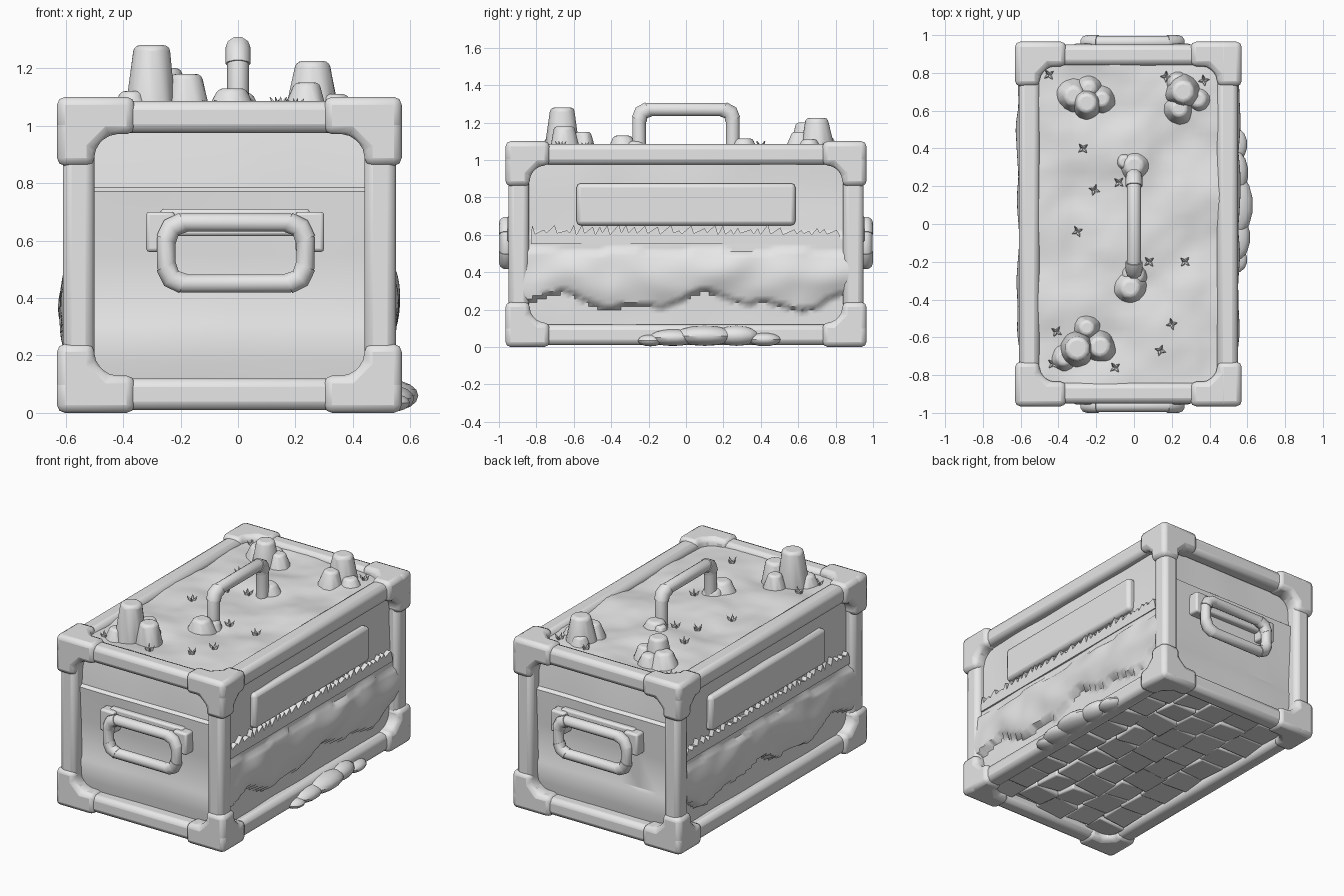
import bpy, bmesh, math, random
from mathutils import Vector, Matrix, noise

if "Cube" in bpy.data.objects:
    bpy.data.objects.remove(bpy.data.objects["Cube"])

random.seed(4)
CX = -0.03                      # body centre on x
HX, HY, ZB, ZT = 0.58, 0.95, 0.01, 1.085
W = 0.11                        # frame bar width
grey = bpy.data.materials.new("plain_grey")
grey.diffuse_color = (0.8, 0.8, 0.8, 1)
grey.use_nodes = True
grey.node_tree.nodes["Principled BSDF"].inputs["Base Color"].default_value = grey.diffuse_color


def finish(ob, angle=40):
    ob.data.materials.clear()
    ob.data.materials.append(grey)
    bpy.ops.object.select_all(action='DESELECT')
    ob.select_set(True)
    bpy.context.view_layer.objects.active = ob
    bpy.ops.object.shade_smooth_by_angle(angle=math.radians(angle))
    return ob


def add(name, bm, bevel=0, segs=2, angle=40):
    bmesh.ops.recalc_face_normals(bm, faces=bm.faces)
    me = bpy.data.meshes.new(name)
    bm.to_mesh(me)
    bm.free()
    ob = bpy.data.objects.new(name, me)
    bpy.context.collection.objects.link(ob)
    if bevel:
        m = ob.modifiers.new("bevel", 'BEVEL')
        m.width, m.segments = bevel, segs
    return finish(ob, angle)


def box(bm, lo, hi, rot=None):
    lo, hi = Vector(lo), Vector(hi)
    m = Matrix.Translation((lo + hi) / 2) @ (rot or Matrix()) @ Matrix.Diagonal((*(hi - lo), 1))
    bmesh.ops.create_cube(bm, size=1, matrix=m)


def prism(bm, pts, frame):
    """Extrude a closed outline; frame maps (u, v, end 0/1) to a position."""
    a, b = [[bm.verts.new(frame(u, v, e)) for u, v in pts] for e in (0, 1)]
    bm.faces.new(a)
    bm.faces.new(b[::-1])
    for i in range(len(pts)):
        j = (i + 1) % len(pts)
        bm.faces.new((a[i], a[j], b[j], b[i]))


def sheet(name, nu, nv, fn, angle=40):
    """Grid surface from fn(u, v) with u, v in 0..1."""
    bm = bmesh.new()
    g = [[bm.verts.new(fn(i / nu, j / nv)) for j in range(nv + 1)] for i in range(nu + 1)]
    for i in range(nu):
        for j in range(nv):
            bm.faces.new((g[i][j], g[i + 1][j], g[i + 1][j + 1], g[i][j + 1]))
    ob = add(name, bm, angle=angle)
    return ob


def tube(name, pts, r, cyclic=False):
    cu = bpy.data.curves.new(name, 'CURVE')
    cu.dimensions = '3D'
    cu.bevel_depth, cu.bevel_resolution, cu.use_fill_caps = r, 3, True
    sp = cu.splines.new('POLY')
    sp.points.add(len(pts) - 1)
    for p, c in zip(sp.points, pts):
        p.co = (*c, 1)
    sp.use_cyclic_u = cyclic
    ob = bpy.data.objects.new(name, cu)
    bpy.context.collection.objects.link(ob)
    bpy.ops.object.select_all(action='DESELECT')
    ob.select_set(True)
    bpy.context.view_layer.objects.active = ob
    bpy.ops.object.convert(target='MESH')
    return finish(bpy.context.object)


# frame bars along the twelve edges
bm = bmesh.new()
for s in (-1, 1):
    for t in (-1, 1):
        x = sorted((CX + s * HX, CX + s * (HX - W)))
        y = sorted((t * HY, t * (HY - W)))
        box(bm, (x[0], y[0], ZB), (x[1], y[1], ZT))
    y = sorted((s * HY, s * (HY - W)))
    x = sorted((CX + s * HX, CX + s * (HX - W)))
    for z in (ZB, ZT - W):
        box(bm, (CX - HX, y[0], z), (CX + HX, y[1], z + W))
        box(bm, (x[0], -HY, z), (x[1], HY, z + W))
add("frame_bars", bm, 0.03)

# corner caps: three L plates with filleted inner corner
def ell(a, b, w=0.13, f=0.05):
    return [(0, 0), (a, 0), (a, w), (w + f, w), (w, w + f), (w, b), (0, b)]

LX, LY, LZ, T = 0.27, 0.235, 0.24, 0.125
for s in (-1, 1):
    for t in (-1, 1):
        for k in (-1, 1):
            o = Vector((CX + s * 0.6, t * 0.965, 1.1 if k > 0 else 0))
            P = lambda x, y, z: o + Vector((-s * x, -t * y, -k * z))
            bm = bmesh.new()
            prism(bm, ell(LX, LY), lambda u, v, e: P(u, v, e * T))
            prism(bm, ell(LX, LZ), lambda u, v, e: P(u, e * T, v))
            prism(bm, ell(LY, LZ), lambda u, v, e: P(e * T, u, v))
            add("corner_cap", bm, 0.028)

# end panels with a shallow raised middle
prof = [(0.08, 0.865), (0.18, 0.88), (0.3, 0.885), (0.32, 0.875), (0.55, 0.885),
        (0.77, 0.895), (0.785, 0.875), (0.9, 0.865), (1.02, 0.85)]
for t in (-1, 1):
    def end(u, v):
        z, y = prof[round(v * (len(prof) - 1))]
        x = CX - 0.5 + u
        return (x, t * (y + 0.008 * noise.noise((x * 3, t, z * 3))), z)
    sheet("end_panel", 8, len(prof) - 1, end, 30)

    # hanging end handle: loop, elbows and mounting brackets
    def loop(x0, x1, z0, z1, c):
        return [(x0, z0 + c), (x0 + c * .3, z0 + c * .3), (x0 + c, z0), (x1 - c, z0),
                (x1 - c * .3, z0 + c * .3), (x1, z0 + c), (x1, z1 - c),
                (x1 - c * .3, z1 - c * .3), (x1 - c, z1), (x0 + c, z1),
                (x0 + c * .3, z1 - c * .3), (x0, z1 - c)]
    pts = [(x, t * 0.962, z) for x, z in loop(-0.25, 0.235, 0.45, 0.663, 0.06)]
    tube("end_handle", pts, 0.034, True)
    for i in (0, 3 + 1, 6, 9):
        q = [pts[j % 12] for j in ({0: (0, 1, 2), 4: (3, 4, 5), 6: (6, 7, 8), 9: (9, 10, 11)}[i])]
        tube("end_handle_elbow", q, 0.038)
    bm = bmesh.new()
    for x in (-0.27, 0.25):
        y = sorted((t * 0.86, t * 0.955))
        box(bm, (x - 0.05, y[0], 0.56), (x + 0.05, y[1], 0.70))
    y = sorted((t * 0.86, t * 0.925))
    box(bm, (-0.27, y[0], 0.615), (0.25, y[1], 0.71))
    add("handle_bracket", bm, 0.012)

# long side panels: lumpy soil band below, plain board above
for s in (-1, 1):
    def side(u, v):
        y, z = -0.87 + 1.74 * u, 0.08 + 0.94 * v
        low = 0.245 + 0.035 * math.sin(y * 7.5 + 0.6) + 0.02 * math.sin(y * 17)
        top = 0.51 + 0.012 * math.sin(y * 14)
        d = 0.495 + 0.01 * noise.noise((y * 3, z * 3, s))
        if low < z < top:
            k = (z - low) / (top - low)
            d += 0.035 + 0.025 * math.sin(k * math.pi) + 0.02 * noise.noise((y * 5, z * 6, s * 3))
        elif z >= top and z < 0.6:
            d += 0.02
        return (CX + s * (d + 0.03), y, z)
    sheet("side_panel", 70, 48, side, 50)

    # grass fringe with a ragged upper edge
    edge, y = [], 0.82
    while y > -0.82:
        edge += [(y, 0.6 + random.uniform(0, 0.012)), (y - 0.014, 0.62 + random.uniform(0, 0.035))]
        y -= random.uniform(0.035, 0.075)
    bm = bmesh.new()
    prism(bm, [(-0.83, 0.55), (0.83, 0.55)] + edge + [(-0.83, 0.6)],
          lambda u, v, e: (CX + s * (0.5 + 0.055 * e), u, v))
    add("grass_fringe", bm)

    # name plate without lettering
    bm = bmesh.new()
    x = sorted((CX + s * 0.5, CX + s * 0.565))
    box(bm, (x[0], -0.585, 0.65), (x[1], 0.585, 0.875))
    add("side_plate", bm, 0.022)

# uneven lid surface
def lid_z(x, y):
    return 1.06 + 0.03 * noise.noise((x * 3.5, y * 3.5, 2)) + 0.008 * noise.noise((x * 11, y * 11, 5))

sheet("lid_ground", 26, 44, lambda u, v: (
    CX - 0.5 + u, -0.87 + 1.74 * v, lid_z(CX - 0.5 + u, -0.87 + 1.74 * v)))

# rock clusters and handle footings: (x, y, base radius, top radius, top z)
rocks = [(-0.30, -0.66, .10, .065, 1.28), (-0.18, -0.65, .09, .055, 1.18), (-0.25, -0.55, .08, .04, 1.15),
         (-0.37, -0.71, .08, .04, 1.12), (-0.25, 0.64, .09, .055, 1.20), (-0.32, 0.68, .10, .05, 1.14),
         (-0.17, 0.66, .08, .04, 1.13), (-0.24, 0.72, .08, .04, 1.12), (0.26, 0.70, .10, .06, 1.225),
         (0.24, 0.61, .09, .045, 1.15), (0.34, 0.66, .08, .04, 1.11), (0.23, 0.75, .07, .04, 1.12),
         (0, 0.31, .09, .05, 1.115), (-0.05, 0.33, .06, .03, 1.10), (-0.02, -0.34, .10, .05, 1.13),
         (0, -0.27, .08, .05, 1.10)]
for x, y, r1, r2, top in rocks:
    bm = bmesh.new()
    h = top - 1.02
    bmesh.ops.create_cone(bm, cap_ends=True, segments=10, radius1=r1, radius2=r2, depth=h,
                          matrix=Matrix.Translation((x, y, 1.02 + h / 2)))
    for v in bm.verts:
        if v.co.z < top - 0.01:
            f = random.uniform(0.9, 1.15)
            v.co.x, v.co.y = x + (v.co.x - x) * f, y + (v.co.y - y) * f
    add("lid_rock", bm, 0.02, 3, 50)

# small grass tufts on the lid
bm = bmesh.new()
for x, y in [(-.27, .4), (-.21, .18), (-.3, -.04), (.08, -.2), (.27, -.2), (.2, -.53), (.14, -.67),
             (-.41, -.57), (-.08, .22), (.17, .78), (-.45, .79), (.37, .76), (-.43, -.74), (-.1, -.76)]:
    for i in range(4):
        a = i * 1.57 + x * 9
        m = Matrix.Translation((x + .018 * math.cos(a), y + .018 * math.sin(a), lid_z(x, y) + .01))
        m = m @ Matrix.Rotation(a, 4, 'Z') @ Matrix.Rotation(0.6, 4, 'Y')
        bmesh.ops.create_cone(bm, cap_ends=True, segments=5, radius1=.012, radius2=.001, depth=.045, matrix=m)
add("lid_tufts", bm)

# carrying handle on the lid
arch = [(0, -.25, 1.03), (0, -.25, 1.215), (0, -.238, 1.252), (0, -.20, 1.27),
        (0, .20, 1.27), (0, .238, 1.252), (0, .25, 1.215), (0, .25, 1.03)]
tube("top_handle", arch, 0.038)
for q in (arch[1:4], arch[4:7]):
    tube("top_handle_elbow", q, 0.044)

# soil spilling over the lower right edge
bm = bmesh.new()
for y, ry, rx, z in [(-.19, .07, .065, .035), (-.07, .13, .08, .05), (.1, .17, .095, .06),
                     (.27, .12, .07, .06), (.42, .09, .065, .04)]:
    bmesh.ops.create_uvsphere(bm, u_segments=14, v_segments=8, radius=1,
                              matrix=Matrix.Translation((.535, y, z)) @ Matrix.Diagonal((rx, ry, z * .9, 1)))
add("soil_spill", bm)

# paved underside
bm = bmesh.new()
box(bm, (CX - 0.5, -0.87, 0.07), (CX + 0.5, 0.87, 0.1))
for i in range(5):
    for j in range(9):
        x, y = CX - 0.38 + i * 0.19, -0.75 + j * 0.1875 + (0.03 if i % 2 else -0.03)
        a, b = random.uniform(.085, .105), random.uniform(.085, .105)
        rot = Matrix.Rotation(random.uniform(-.1, .1), 4, 'X') @ Matrix.Rotation(random.uniform(-.1, .1), 4, 'Y') \
            @ Matrix.Rotation(random.uniform(-.08, .08), 4, 'Z')
        box(bm, (x - a, y - b, 0.045), (x + a, y + b, 0.09), rot)
add("underside_paving", bm, 0.01)
